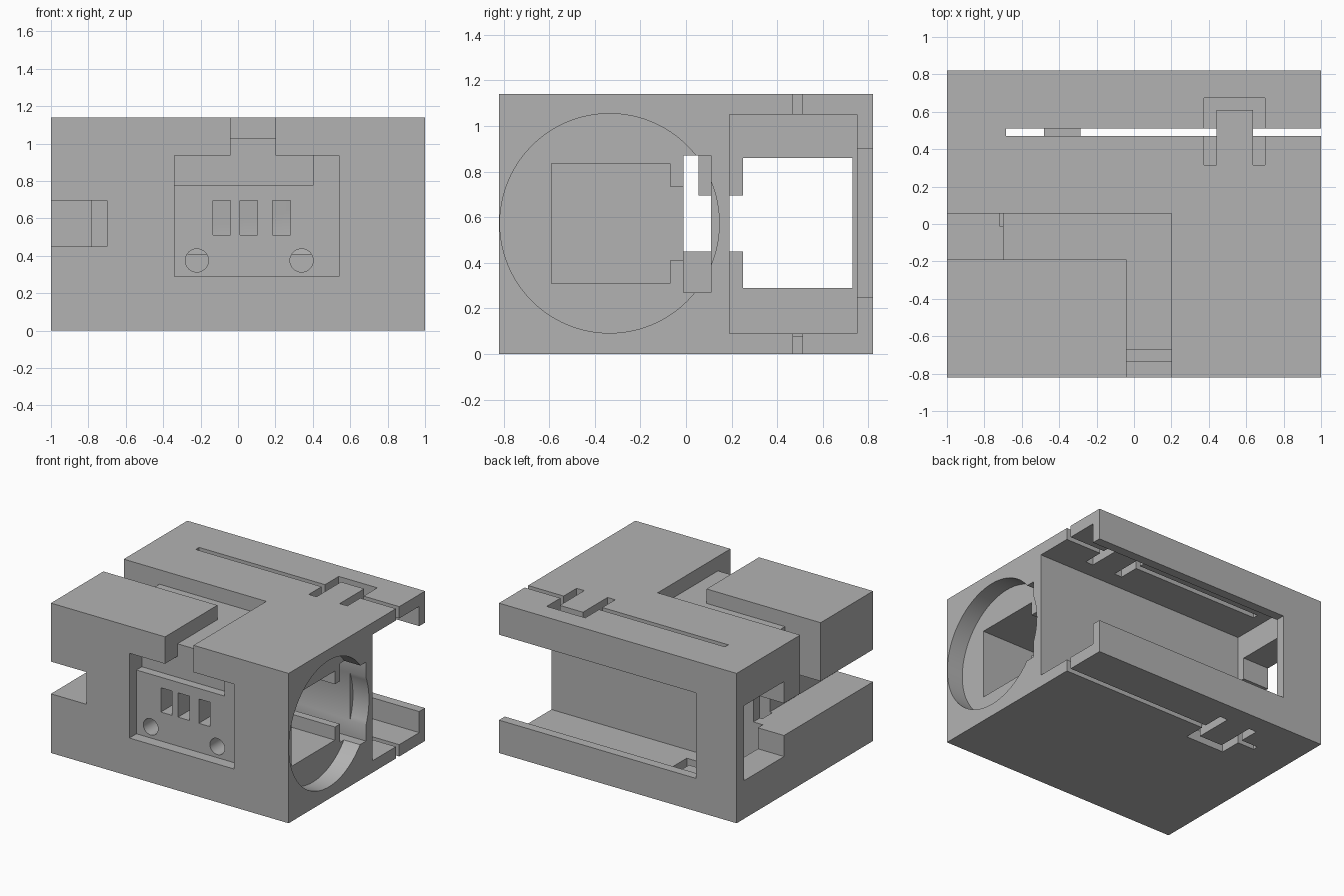
import bpy

if "Cube" in bpy.data.objects:
    bpy.data.objects.remove(bpy.data.objects["Cube"], do_unlink=True)

grey = bpy.data.materials.new("plain grey")
grey.use_nodes = True
COLOUR = (0.45, 0.45, 0.45, 1)
grey.diffuse_color = COLOUR
grey.node_tree.nodes["Principled BSDF"].inputs["Base Color"].default_value = COLOUR


def box(name, x, y, z):
    """Box spanning the given (low, high) ranges."""
    mid = [(a + b) / 2 for a, b in (x, y, z)]
    bpy.ops.mesh.primitive_cube_add(size=1, location=mid)
    ob = bpy.context.object
    ob.name = name
    ob.scale = [b - a for a, b in (x, y, z)]
    bpy.ops.object.transform_apply(location=True, rotation=True, scale=True)
    ob.data.materials.append(grey)
    return ob


def drum(name, centre, radius, length, rotation, sides):
    bpy.ops.mesh.primitive_cylinder_add(vertices=sides, radius=radius, depth=length,
                                        location=centre, rotation=rotation)
    ob = bpy.context.object
    ob.name = name
    bpy.ops.object.transform_apply(location=True, rotation=True, scale=True)
    ob.data.materials.append(grey)
    return ob


RIGHT = 1.57079633
OUT = 1.2          # beyond any outer face
body = box("housing", (-1, 1), (-0.82, 0.82), (0, 1.14))
cuts = []


def cut(name, x, y, z):
    cuts.append(box(name, x, y, z))


# Rear cavity, its back opening and end window
cut("rear_cavity", (-0.78, OUT), (0.19, 0.75), (0.09, 1.05))
cut("back_opening", (-0.66, OUT), (0.7, OUT), (0.25, 0.9))
cut("end_window", (-OUT, -0.7), (0.25, 0.73), (0.29, 0.86))

# Side notch and the angled cable channel on top
cut("side_notch", (-OUT, -0.7), (-OUT, 0.3), (0.45, 0.695))
cut("channel_drop", (-OUT, -0.7), (-0.19, 0.055), (0.6, OUT))
cut("channel_long", (-OUT, 0.2), (-0.19, 0.055), (1.03, OUT))
cut("channel_front", (-0.04, 0.2), (-OUT, -0.1), (1.03, OUT))
cut("channel_mouth", (-0.04, 0.2), (-OUT, -0.67), (0.85, OUT))

# Front panel recess with deeper upper ledge
cut("panel_recess", (-0.34, 0.54), (-OUT, -0.735), (0.29, 0.935))
cut("panel_ledge", (-0.34, 0.4), (-OUT, -0.67), (0.775, 0.935))

# Inner pocket, its side notch and the board slot
cut("inner_pocket", (-0.45, 0.95), (-0.59, -0.07), (0.31, 0.835))
cut("pocket_notch", (-0.45, 0.95), (-0.1, 0.03), (0.41, 0.735))
cut("board_slot", (-0.72, OUT), (-0.01, 0.11), (0.27, 0.87))

# Front ports
for x in (-0.0875, 0.0575, 0.2325):
    cut("port_slot", (x - 0.0475, x + 0.0475), (-OUT, -0.5), (0.51, 0.695))
for x in (-0.22, 0.34):
    cuts.append(drum("port_hole", (x, -0.68, 0.375), 0.062, 0.3, (RIGHT, 0, 0), 32))

# Round recess in the side
cuts.append(drum("round_recess", (1.065, -0.335, 0.573), 0.481, 0.4, (0, RIGHT, 0), 96))


# Guide slit and spring tongue through the top and bottom plates
def clip(centre, z, bar_y, leg_y):
    outer, inner = 0.1625, 0.0975
    cut("slit_inner", (-0.685, centre - 0.13), (0.47, 0.51), z)
    cut("slit_outer", (centre + 0.13, OUT), (0.47, 0.51), z)
    for side in (-1, 1):
        edge = sorted((centre + side * outer, centre + side * inner))
        cut("clip_leg", edge, leg_y, z)
    cut("clip_bar", (centre - outer, centre + outer), bar_y, z)


clip(0.5375, (1, OUT), (0.61, 0.675), (0.315, 0.675))
clip(-0.3825, (-0.1, 0.14), (0.305, 0.37), (0.305, 0.665))
cut("tongue_relief", (-0.49, -0.275), (0.35, 0.665), (0.08, 0.14))

# Carve every cutter out of the housing
for c in cuts:
    mod = body.modifiers.new(c.name, "BOOLEAN")
    mod.operation = "DIFFERENCE"
    mod.solver = "EXACT"
    mod.object = c
bpy.context.view_layer.update()
graph = bpy.context.evaluated_depsgraph_get()
mesh = bpy.data.meshes.new_from_object(body.evaluated_get(graph))
body.modifiers.clear()
body.data = mesh
mesh.materials.clear()
mesh.materials.append(grey)
for p in mesh.polygons:
    p.material_index = 0
for c in cuts:
    bpy.data.objects.remove(c, do_unlink=True)

bpy.ops.object.select_all(action="DESELECT")
body.select_set(True)
bpy.context.view_layer.objects.active = body
bpy.ops.object.shade_smooth_by_angle(angle=0.5)
